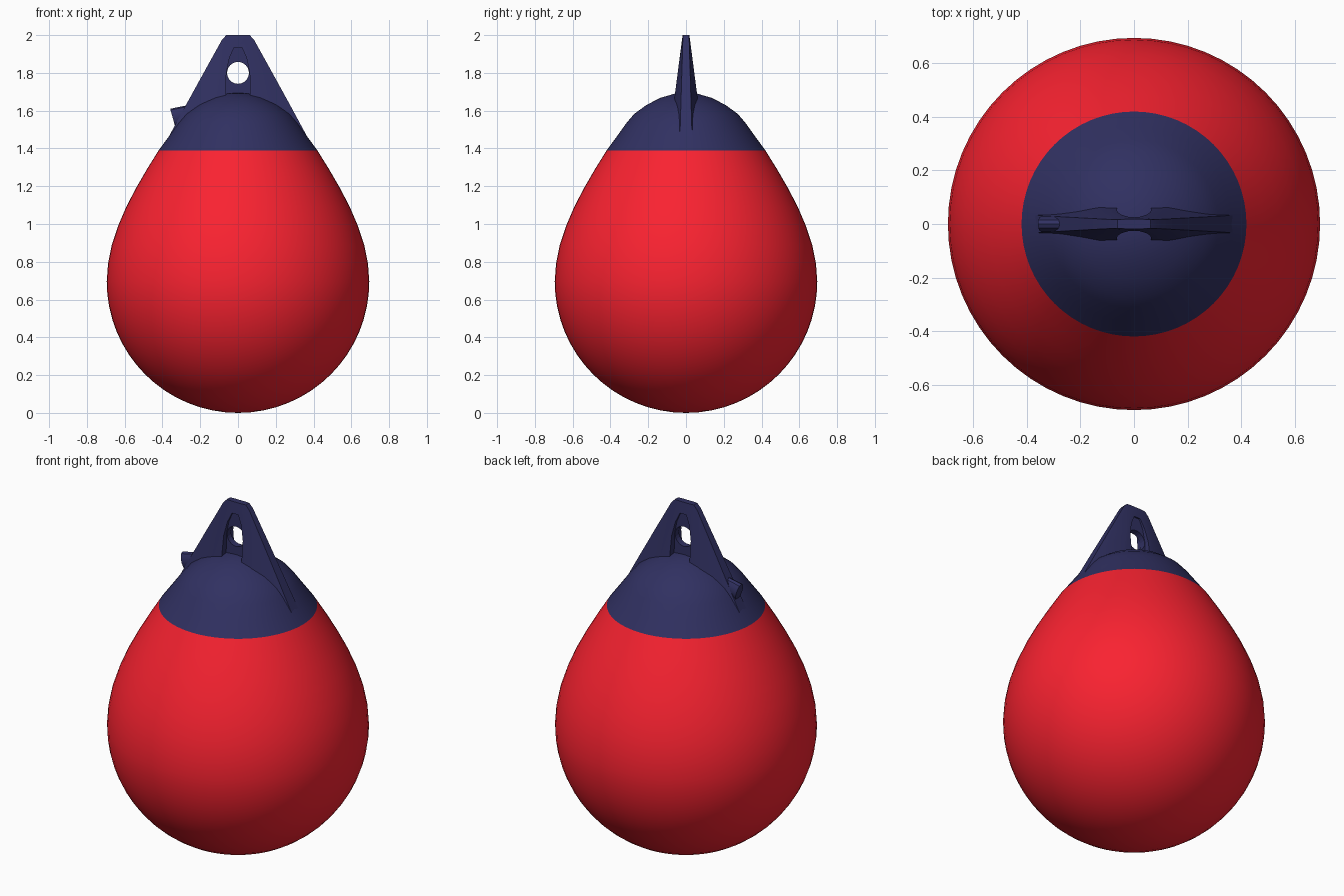
import bpy, bmesh, math
from mathutils import Matrix, Vector

if "Cube" in bpy.data.objects:
    bpy.data.objects.remove(bpy.data.objects["Cube"])


def material(name, rgb):
    m = bpy.data.materials.new(name)
    m.diffuse_color = (*rgb, 1)
    m.use_nodes = True
    m.node_tree.nodes["Principled BSDF"].inputs["Base Color"].default_value = m.diffuse_color
    return m


RED = material("red_vinyl", (0.95, 0.016, 0.03))
NAVY = material("navy_vinyl", (0.03, 0.03, 0.12))


def finish(name, bm, mat=None, angle=35):
    bmesh.ops.recalc_face_normals(bm, faces=bm.faces)
    me = bpy.data.meshes.new(name)
    bm.to_mesh(me)
    bm.free()
    ob = bpy.data.objects.new(name, me)
    bpy.context.collection.objects.link(ob)
    if mat:
        me.materials.append(mat)
        smooth(ob, angle)
    return ob


def smooth(ob, angle):
    bpy.ops.object.select_all(action='DESELECT')
    ob.select_set(True)
    bpy.context.view_layer.objects.active = ob
    bpy.ops.object.shade_smooth_by_angle(angle=math.radians(angle))


def lathe(name, profile, mat, segs=64):
    bm = bmesh.new()
    vs = [bm.verts.new((r, 0, z)) for r, z in profile]
    es = [bm.edges.new(p) for p in zip(vs, vs[1:])]
    bmesh.ops.spin(bm, geom=vs + es, cent=(0, 0, 0), axis=(0, 0, 1),
                   angle=math.tau, steps=segs)
    bmesh.ops.remove_doubles(bm, verts=bm.verts, dist=1e-4)
    return finish(name, bm, mat)


def loft(name, rings, mat=None, angle=35):
    bm = bmesh.new()
    loops = [[bm.verts.new(p) for p in ring] for ring in rings]
    for a, b in zip(loops, loops[1:]):
        for i in range(len(a)):
            j = (i + 1) % len(a)
            bm.faces.new((a[i], a[j], b[j], b[i]))
    bm.faces.new(loops[0])
    bm.faces.new(loops[-1])
    return finish(name, bm, mat, angle)


# Red float: spherical bottom blending into a tapered neck
R = 0.695
body = [(R * math.sin(a), R - R * math.cos(a))
        for a in (math.pi / 2 * i / 16 for i in range(17))]
body += [(0.688, 0.79), (0.668, 0.89), (0.635, 0.99), (0.592, 1.09),
         (0.54, 1.19), (0.482, 1.29), (0.42, 1.39)]
lathe("float_body", body, RED)

# Navy cap
lathe("cap", [(0.42, 1.39), (0.365, 1.465), (0.315, 1.535), (0.275, 1.582),
              (0.21, 1.63), (0.135, 1.668), (0.06, 1.69), (0, 1.695)], NAVY)

# Lifting eye: wedge thick in the middle, thin at its outer edges
rings = []
for z, w in ((1.40, 0.40), (1.62, 0.281), (1.8, 0.182), (1.975, 0.085), (2.0, 0.062)):
    tc = 0.018 + 0.13 * (2 - z)
    te = 0.016 + 0.03 * (2 - z)
    c = w * 0.5
    rings.append([(-w, -te, z), (-c, -tc, z), (c, -tc, z),
                  (w, -te, z), (c, tc, z), (-c, tc, z)])
    rings[-1].insert(4, (w, te, z))
    rings[-1].append((-w, te, z))
eye = loft("lifting_eye", rings, NAVY)

# Pockets on both faces, and the round hole through the web
outline = [(-0.065, 1.62), (0.065, 1.62), (0.062, 1.8), (0.045, 1.88),
           (0.02, 1.935), (-0.02, 1.935), (-0.045, 1.88), (-0.062, 1.8)]
cutters = [loft("pocket_cutter", [[(x, s * y, z) for x, z in outline]
                                  for y in (0.018, 0.3)]) for s in (-1, 1)]
circle = [(0.058 * math.cos(math.tau * i / 24), 1.8 + 0.058 * math.sin(math.tau * i / 24))
          for i in range(24)]
cutters.append(loft("hole_cutter", [[(x, y, z) for x, z in circle] for y in (-0.3, 0.3)]))
bpy.context.view_layer.objects.active = eye
for cut in cutters:
    cut.hide_render = True
    mod = eye.modifiers.new("cut", 'BOOLEAN')
    mod.operation, mod.solver, mod.object = 'DIFFERENCE', 'EXACT', cut
    bpy.ops.object.modifier_move_to_index(modifier=mod.name, index=0)
    bpy.ops.object.modifier_apply(modifier=mod.name)
    bpy.data.objects.remove(cut)

# Inflation valve: short oval stub leaning out of the cap
axis, up = Vector((-0.965, 0, -0.2)), Vector((-0.27, 0, 0.96))
tip = Vector((-0.345, 0, 1.56))
stub = []
for d in (-0.16, 0):
    stub.append([tip + axis * d + up * 0.052 * math.sin(a) + Vector((0, 0.03 * math.cos(a), 0))
                 for a in (math.tau * i / 12 for i in range(12))])
loft("valve_stub", stub, NAVY)
